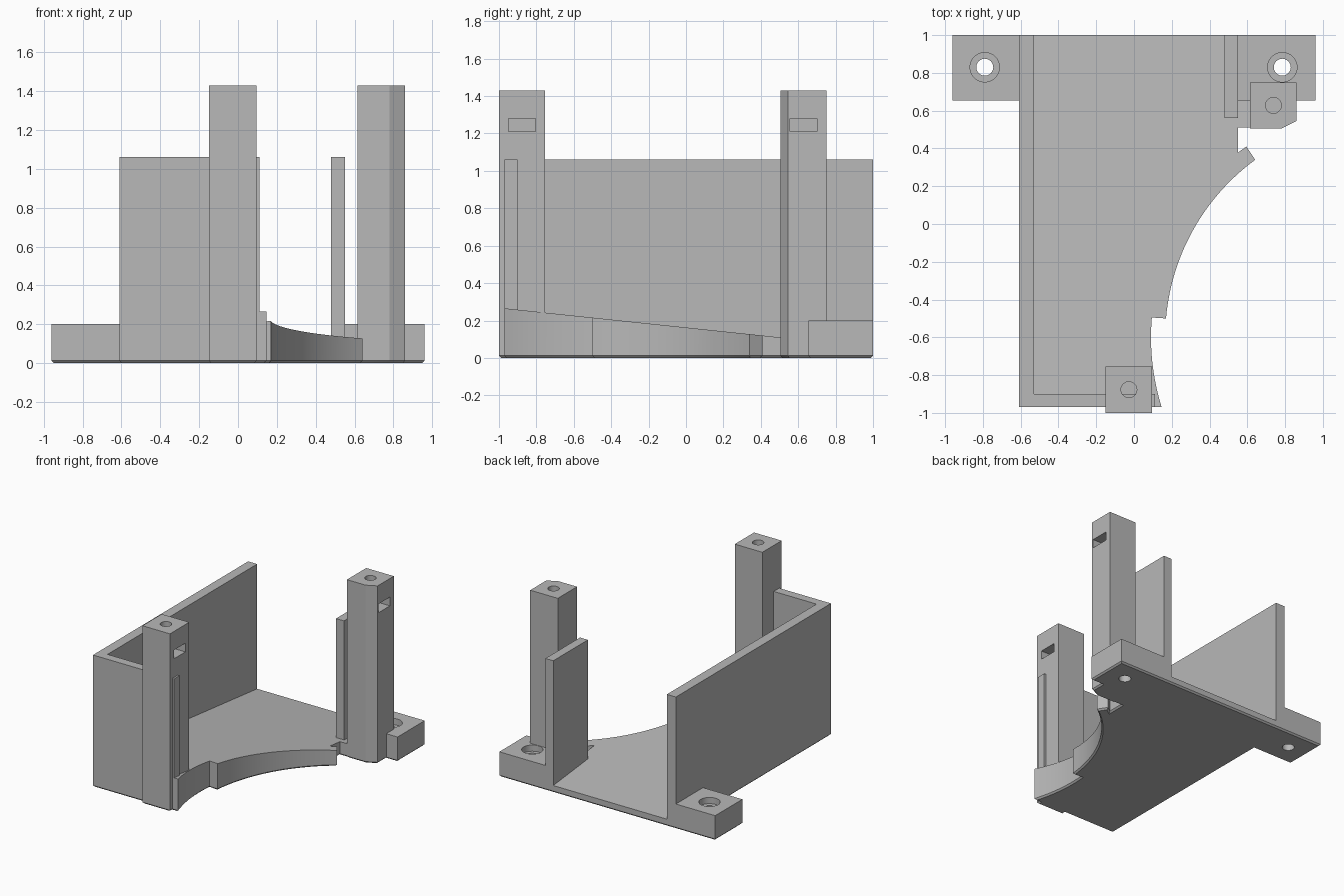
import bpy, bmesh
from math import sin, cos, pi, atan2, sqrt

cube = bpy.data.objects.get("Cube")
if cube:
    bpy.data.objects.remove(cube)

grey = bpy.data.materials.new("plain grey")
grey.use_nodes = True
colour = (0.48, 0.48, 0.48, 1)
grey.diffuse_color = colour
grey.node_tree.nodes["Principled BSDF"].inputs["Base Color"].default_value = colour


def prism(name, outline, z0, top, chamfer=0):
    """Extrude an outline from z0 up to a flat or sloping top."""
    height = top if callable(top) else lambda y: top
    bm = bmesh.new()
    low = [bm.verts.new((x, y, z0)) for x, y in outline]
    high = [bm.verts.new((x, y, height(y))) for x, y in outline]
    bm.faces.new(low[::-1])
    bm.faces.new(high)
    n = len(outline)
    for i in range(n):
        j = (i + 1) % n
        bm.faces.new((low[i], low[j], high[j], high[i]))
    bmesh.ops.recalc_face_normals(bm, faces=bm.faces)
    if chamfer:
        rim = [e for e in bm.edges if all(v in low for v in e.verts)]
        bmesh.ops.bevel(bm, geom=rim, offset=chamfer, segments=1,
                        affect='EDGES', clamp_overlap=True)
    mesh = bpy.data.meshes.new(name)
    bm.to_mesh(mesh)
    bm.free()
    mesh.materials.append(grey)
    obj = bpy.data.objects.new(name, mesh)
    bpy.context.collection.objects.link(obj)
    return obj


def rect(x0, x1, y0, y1):
    return [(x0, y0), (x1, y0), (x1, y1), (x0, y1)]


def circle(x, y, r, n=32):
    return [(x + r * cos(2 * pi * i / n), y + r * sin(2 * pi * i / n)) for i in range(n)]


def activate(obj):
    bpy.ops.object.select_all(action='DESELECT')
    obj.select_set(True)
    bpy.context.view_layer.objects.active = obj


def cut(obj, outline, z0, z1):
    cutter = prism("cutter", outline, z0, z1)
    cutter.hide_render = True
    mod = obj.modifiers.new("cut", 'BOOLEAN')
    mod.operation = 'DIFFERENCE'
    mod.solver = 'EXACT'
    mod.object = cutter
    activate(obj)
    bpy.ops.object.modifier_apply(modifier=mod.name)
    bpy.data.objects.remove(cutter)


# Two concentric arcs shape the scooped edge of the floor
CX, CY, R_IN, R_OUT = 1.33, -0.60, 1.165, 1.24
EDGE = 0.012


def arc(r, y0, y1, n):
    def angle(y):
        return atan2(y - CY, -sqrt(r * r - (y - CY) ** 2)) % (2 * pi)
    a0, a1 = angle(y0), angle(y1)
    return [(CX + r * cos(a0 + (a1 - a0) * i / n),
             CY + r * sin(a0 + (a1 - a0) * i / n)) for i in range(n + 1)]


def slope(y):
    return 0.265 - 0.1055 * (y + 0.97)


# Sloping floor
outline = [(-0.61, -0.97)]
outline += arc(R_OUT, -0.97, -0.495, 12)
outline += arc(R_IN, -0.5, 0.34, 28)
outline += [(0.595, 0.41), (0.55, 0.378), (0.55, 0.51),
            (0.65, 0.51), (0.65, 1), (-0.61, 1)]
floor = prism("floor", outline, 0, slope, EDGE)

# Upright walls
prism("left_side_wall", rect(-0.61, -0.53, -0.97, 1), 0.03, 1.06)
prism("front_wall", rect(-0.61, 0.11, -0.97, -0.9), 0.03, 1.06)
prism("short_side_wall", rect(0.48, 0.55, 0.56, 1), 0.03, 1.06)

# Mounting tabs with counterbored screw holes
for name, x0, x1, hx in (("right_tab", -0.96, -0.56, -0.79),
                         ("left_tab", 0.5, 0.96, 0.785)):
    tab = prism(name, rect(x0, x1, 0.655, 1), 0, 0.2, EDGE)
    cut(tab, circle(hx, 0.83, 0.045), -0.1, 0.3)
    cut(tab, circle(hx, 0.83, 0.078), 0.15, 0.3)

# Posts with a screw hole in the top and a nut slot in the side
front_post = rect(-0.15, 0.095, -1, -0.755)
back_post = [(0.615, 0.505), (0.78, 0.505), (0.86, 0.545), (0.86, 0.75), (0.615, 0.75)]
for name, shape, hx, hy in (("front_post", front_post, -0.027, -0.877),
                            ("back_post", back_post, 0.738, 0.628)):
    post = prism(name, shape, 0, 1.43, EDGE)
    cut(post, circle(hx, hy, 0.042), 1.0, 1.5)
    cut(post, rect(hx - 0.075, hx + 0.2, hy - 0.073, hy + 0.073), 1.21, 1.28)

# Smooth the curved surfaces only
for obj in bpy.context.collection.objects:
    if obj.type == 'MESH' and grey.name in obj.data.materials:
        activate(obj)
        bpy.ops.object.shade_smooth_by_angle(angle=pi / 7)
